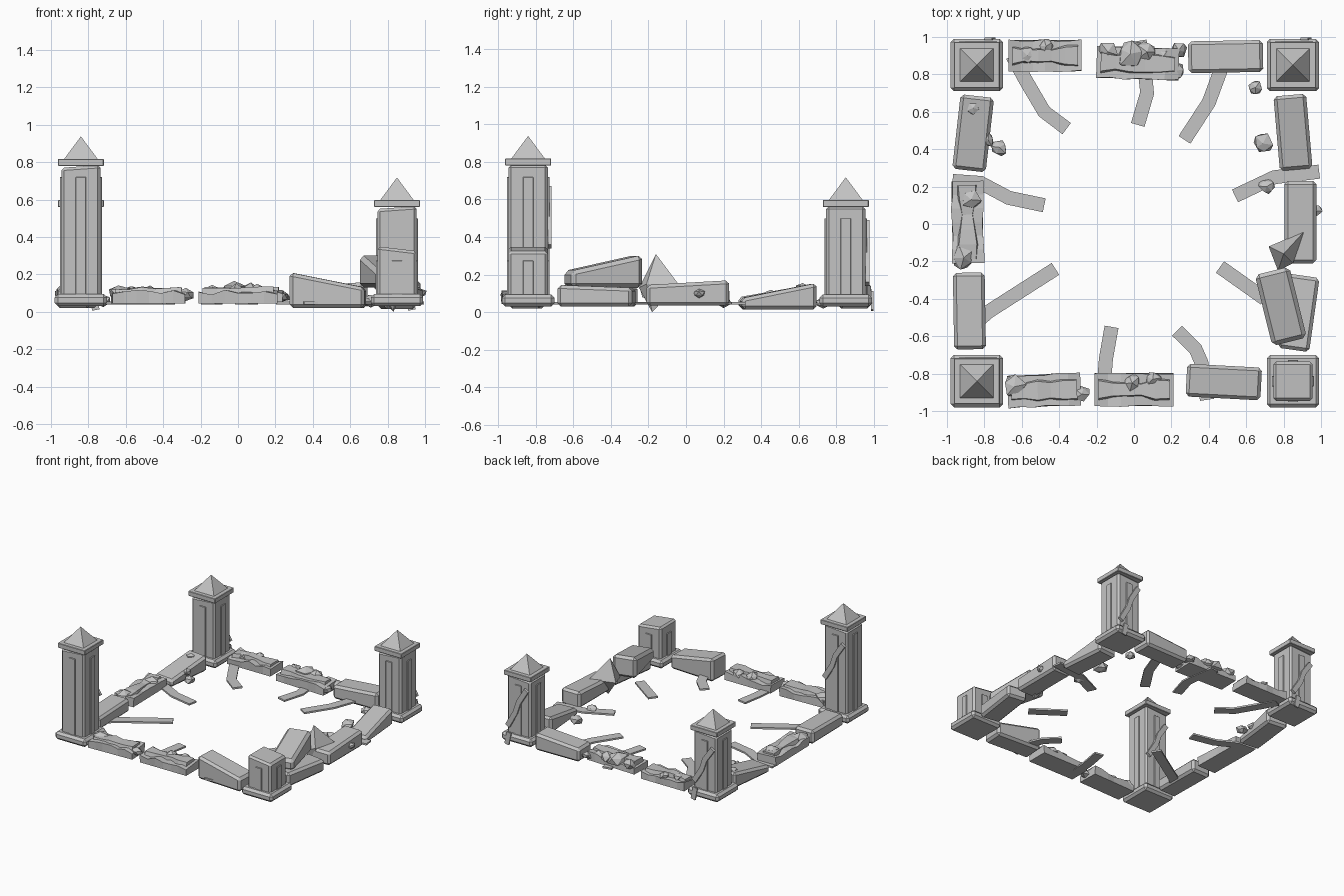
import bpy, bmesh, random
from math import radians, cos, sin
from mathutils import Vector, Matrix

random.seed(4)
if "Cube" in bpy.data.objects:
    bpy.data.objects.remove(bpy.data.objects["Cube"])

stone = bpy.data.materials.new("grey stone")
stone.use_nodes = True
GREY = (0.55, 0.55, 0.55, 1)
stone.diffuse_color = GREY
stone.node_tree.nodes["Principled BSDF"].inputs["Base Color"].default_value = GREY


def finish(bm, name, matrix=None):
    bmesh.ops.recalc_face_normals(bm, faces=bm.faces)
    if matrix:
        bm.transform(matrix)
    mesh = bpy.data.meshes.new(name)
    bm.to_mesh(mesh)
    bm.free()
    mesh.materials.append(stone)
    obj = bpy.data.objects.new(name, mesh)
    bpy.context.collection.objects.link(obj)
    return obj


def place(x, y, z=0, yaw=0):
    return Matrix.Translation((x, y, z)) @ Matrix.Rotation(radians(yaw), 4, 'Z')


def block(name, x, y, length, width, low, high_a, high_b, yaw=0, bevel=0.018):
    """Chamfered block whose top slopes from its -length end to its +length end."""
    bm = bmesh.new()
    bmesh.ops.create_cube(bm, size=1)
    for v in bm.verts:
        top = high_b if v.co.x > 0 else high_a
        v.co = (v.co.x * length, v.co.y * width, top if v.co.z > 0 else low)
    bmesh.ops.bevel(bm, geom=bm.edges[:], offset=bevel, segments=1, affect='EDGES')
    return finish(bm, name, place(x, y, 0, yaw))


def ragged_block(name, x, y, length, width, low, high, yaw=0):
    """Broken wall section with an uneven, layered top."""
    bm = bmesh.new()
    bmesh.ops.create_cube(bm, size=1)
    for v in bm.verts:
        v.co = (v.co.x * length, v.co.y * width, high if v.co.z > 0 else low)
    long_edges = [e for e in bm.edges if abs(e.verts[0].co.x - e.verts[1].co.x) > 0.01]
    bmesh.ops.subdivide_edges(bm, edges=long_edges, cuts=5, use_grid_fill=True)
    for v in bm.verts:
        if v.co.z > high - 0.001:
            v.co.z += random.uniform(-0.02, 0.01)
            v.co.y += random.uniform(-0.006, 0.006)
    finish(bm, name, place(x, y, 0, yaw))
    # broken upper layer
    bm = bmesh.new()
    ends = []
    count = 6
    for i in range(count):
        px = (i / (count - 1) - 0.5) * length * 0.9
        half = width * random.uniform(0.2, 0.38)
        top = high + random.uniform(0.008, 0.025)
        ring = [bm.verts.new((px, s * half, z))
                for s, z in ((-1, high - 0.02), (1, high - 0.02), (0.8, top), (-0.8, top))]
        if ends:
            for k in range(4):
                n = (k + 1) % 4
                bm.faces.new((ends[-1][k], ends[-1][n], ring[n], ring[k]))
        ends.append(ring)
    bm.faces.new(ends[0])
    bm.faces.new(ends[-1])
    finish(bm, name + "_layer", place(x, y, 0, yaw))


def rock(name, x, y, z, size, flat=0.7):
    bm = bmesh.new()
    bmesh.ops.create_icosphere(bm, subdivisions=1, radius=size)
    for v in bm.verts:
        v.co *= random.uniform(0.7, 1.15)
        v.co.z *= flat
    finish(bm, name, place(x, y, z, random.uniform(0, 360)))


def strip(name, points, width, thick, axes):
    """Flat root following a 2D path; axes maps (a, b, depth) to space."""
    pts = [Vector(p) for p in points]
    bm = bmesh.new()
    rings = []
    for i, p in enumerate(pts):
        d = (pts[min(i + 1, len(pts) - 1)] - pts[max(i - 1, 0)]).normalized()
        side = Vector((-d.y, d.x)) * width / 2
        rings.append([bm.verts.new(axes(*(p + s * side), t))
                      for s, t in ((-1, 0), (1, 0), (1, thick), (-1, thick))])
    for a, b in zip(rings, rings[1:]):
        for k in range(4):
            n = (k + 1) % 4
            bm.faces.new((a[k], a[n], b[n], b[k]))
    bm.faces.new(rings[0])
    bm.faces.new(rings[-1])
    return finish(bm, name)


def pillar(name, x, y, top_a, top_b, capped=True):
    base = block(name + "_base", x, y, 0.28, 0.28, 0.03, 0.095, 0.095)
    block(name + "_shaft", x, y, 0.21, 0.21, 0.08, top_a, top_b, bevel=0.015)
    # raised rib on each face
    rib_top = min(top_a, top_b) - 0.05
    for yaw in range(0, 360, 90):
        a = radians(yaw)
        block(name + "_rib", x + 0.105 * cos(a), y + 0.105 * sin(a), 0.016, 0.055,
              0.09, rib_top, rib_top, yaw, bevel=0.002)
    if capped:
        block(name + "_cap", x, y, 0.245, 0.245, top_b - 0.005, top_b + 0.033, top_b + 0.033, bevel=0.003)
        bm = bmesh.new()
        bmesh.ops.create_cone(bm, cap_ends=True, segments=4, radius1=0.128, radius2=0, depth=0.122)
        finish(bm, name + "_roof", place(x, y, top_b + 0.092, 45))


# corner pillars
pillar("front_right_pillar", -0.84, -0.84, 0.77, 0.785)
pillar("back_right_pillar", -0.84, 0.85, 0.55, 0.565)
pillar("back_left_pillar", 0.85, 0.85, 0.55, 0.565)
pillar("broken_pillar", 0.85, -0.84, 0.35, 0.325, capped=False)

# whole wall blocks
block("front_wall_block", 0.48, -0.845, 0.40, 0.175, 0.02, 0.21, 0.13, -3)
block("back_wall_block", 0.49, 0.895, 0.40, 0.17, 0.02, 0.13, 0.16, 1)
block("right_wall_back_block", -0.86, 0.485, 0.40, 0.18, 0.02, 0.08, 0.15, 83.5)
block("right_wall_front_block", -0.88, -0.465, 0.41, 0.17, 0.03, 0.13, 0.14, 91)
block("left_wall_back_block", 0.85, 0.49, 0.40, 0.175, 0.015, 0.075, 0.155, 95)
block("left_wall_middle_block", 0.89, 0.01, 0.44, 0.17, 0.035, 0.145, 0.17, 90)
block("left_wall_front_block", 0.88, -0.475, 0.40, 0.17, 0.03, 0.145, 0.13, 82)
block("fallen_block", 0.785, -0.44, 0.39, 0.19, 0.13, 0.22, 0.305, 104, 0.022)

# broken wall sections
for name, x, y, length, width, yaw in (
        ("front_wall_end_ruin", -0.48, -0.89, 0.39, 0.17, 2),
        ("front_wall_middle_ruin", 0.0, -0.885, 0.42, 0.175, 0),
        ("back_wall_end_ruin", -0.475, 0.9, 0.39, 0.165, 0),
        ("back_wall_middle_ruin", 0.02, 0.86, 0.44, 0.17, -2),
        ("right_wall_middle_ruin", -0.89, 0.01, 0.44, 0.165, 91)):
    ragged_block(name, x, y, length, width, 0.045, 0.11, yaw)

# loose rubble: x, y, z, size
for x, y, z, s in (
        (-0.64, -0.87, 0.10, 0.07), (-0.28, -0.91, 0.09, 0.05), (-0.01, -0.85, 0.11, 0.055),
        (0.10, -0.83, 0.11, 0.05), (-0.57, 0.9, 0.11, 0.05), (-0.47, 0.95, 0.11, 0.045),
        (-0.14, 0.92, 0.10, 0.06), (-0.02, 0.91, 0.11, 0.08), (0.07, 0.92, 0.11, 0.06),
        (0.16, 0.9, 0.1, 0.04), (0.24, 0.93, 0.08, 0.045), (0.23, 0.82, 0.08, 0.05),
        (-0.86, 0.62, 0.13, 0.035), (-0.72, 0.41, 0.06, 0.05), (-0.78, 0.45, 0.09, 0.04),
        (-0.87, 0.13, 0.11, 0.055), (-0.91, -0.18, 0.10, 0.075), (0.65, 0.73, 0.05, 0.04),
        (0.69, 0.43, 0.06, 0.06), (0.71, 0.2, 0.06, 0.05), (0.975, 0.07, 0.10, 0.035)):
    rock("rubble", x, y, z, s)

# large pointed shard leaning between the blocks
bm = bmesh.new()
foot = bm.verts.new((0.83, -0.18, 0))
peak = bm.verts.new((0.80, -0.16, 0.31))
rim = [bm.verts.new(p) for p in ((0.72, -0.12, 0.14), (0.77, -0.25, 0.13),
                                 (0.85, -0.21, 0.15), (0.91, -0.04, 0.15))]
for i in range(4):
    for tip in (peak, foot):
        bm.faces.new((rim[i], rim[(i + 1) % 4], tip))
finish(bm, "pointed_shard")

# roots lying on the ground
roots = (
    ((-0.65, 0.9), (-0.58, 0.77), (-0.48, 0.6), (-0.36, 0.51)),
    ((0.03, 0.98), (0.06, 0.8), (0.07, 0.7), (0.02, 0.53)),
    ((0.47, 0.84), (0.40, 0.65), (0.27, 0.45)),
    ((0.99, 0.28), (0.75, 0.25), (0.54, 0.15)),
    ((-0.97, 0.23), (-0.82, 0.22), (-0.67, 0.14), (-0.48, 0.1)),
    ((-0.9, -0.58), (-0.78, -0.47), (-0.42, -0.24)),
    ((-0.16, -0.85), (-0.15, -0.72), (-0.12, -0.55)),
    ((0.39, -0.94), (0.36, -0.74), (0.33, -0.67), (0.23, -0.57)),
    ((0.46, -0.23), (0.7, -0.4)))
for path in roots:
    strip("ground_root", path, 0.075, 0.014, lambda a, b, t: (a, b, 0.04 + t))

# roots climbing the back faces of the standing pillars
for x, y, low, high in ((-0.84, -0.735, 0.35, 0.66), (-0.84, 0.955, 0.15, 0.45), (0.85, 0.955, 0.15, 0.48)):
    mid = (low + high) / 2
    path = ((x + 0.09, low), (x + 0.02, mid - 0.04), (x - 0.01, mid + 0.05), (x - 0.08, high))
    strip("climbing_root", path, 0.04, 0.02, lambda a, b, t: (a, y + t, b))
for x in (-0.76, 0.93):
    strip("hanging_root", ((x, 0.01), (x - 0.02, 0.11)), 0.04, 0.012, lambda a, b, t: (a, 0.985 + t, b))
